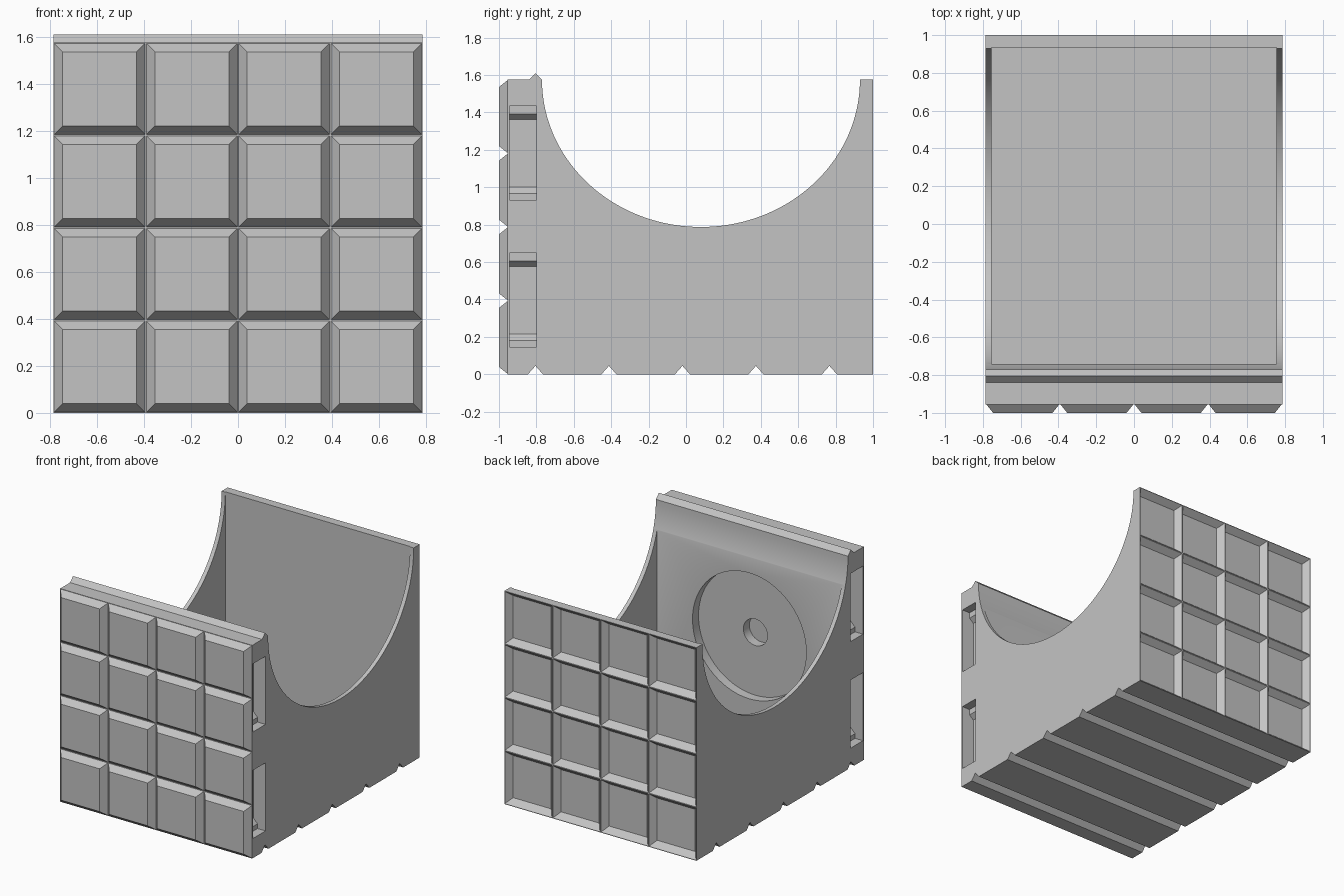
import bpy, bmesh, math
from mathutils import Vector

cube = bpy.data.objects.get("Cube")
if cube:
    bpy.data.objects.remove(cube)

HALF_X, HEIGHT = 0.785, 1.575
FRONT, BACK, PANEL = -0.955, 1.0, 0.045
CELL_X, CELL_Z = HALF_X / 2, HEIGHT / 4
MID_Z = HEIGHT / 2

grey = bpy.data.materials.new("light_grey")
grey.use_nodes = True
grey.diffuse_color = (0.55, 0.55, 0.55, 1)
grey.node_tree.nodes["Principled BSDF"].inputs["Base Color"].default_value = (0.55, 0.55, 0.55, 1)


def finish(name, bm):
    bmesh.ops.recalc_face_normals(bm, faces=bm.faces)
    mesh = bpy.data.meshes.new(name)
    bm.to_mesh(mesh)
    bm.free()
    mesh.materials.append(grey)
    obj = bpy.data.objects.new(name, mesh)
    bpy.context.collection.objects.link(obj)
    return obj


def loft(bm, first, second):
    """Closed solid between two matching loops of points."""
    a = [bm.verts.new(p) for p in first]
    b = [bm.verts.new(p) for p in second]
    bm.faces.new(a)
    bm.faces.new(b[::-1])
    for i in range(len(a)):
        j = (i + 1) % len(a)
        bm.faces.new((a[j], a[i], b[i], b[j]))


def rect(x, z, hx, hz, y):
    return [(x + sx * hx, y, z + sz * hz) for sx, sz in ((-1, -1), (1, -1), (1, 1), (-1, 1))]


def panel_grid(bm, y_wide, y_narrow, gap, inset):
    """Four by four bevelled panels, wide at one depth and narrow at the other."""
    for col in range(4):
        for row in range(4):
            x, z = (col - 1.5) * CELL_X, (row + 0.5) * CELL_Z
            hx, hz = CELL_X / 2 - gap, CELL_Z / 2 - gap
            loft(bm, rect(x, z, hx, hz, y_wide),
                 rect(x, z, hx - inset, hz - inset, y_narrow))


def cut(target, cutter):
    cutter.hide_render = True
    mod = target.modifiers.new("cut", "BOOLEAN")
    mod.operation = "DIFFERENCE"
    mod.solver = "EXACT"
    mod.object = cutter
    bpy.context.view_layer.objects.active = target
    bpy.ops.object.modifier_apply(modifier=mod.name)
    bpy.data.objects.remove(cutter)


# Body: side profile with scooped top, locking ridge and grooved underside
profile = [(FRONT, 0)]
for i in range(5):
    y = -0.805 + i * 0.393
    profile += [(y - 0.04, 0), (y, PANEL), (y + 0.04, 0)]
profile += [(BACK, 0), (BACK, HEIGHT)]
STEPS = 72
for i in range(STEPS + 1):
    a = math.pi * i / STEPS
    profile.append((0.08 + 0.85 * math.cos(a), HEIGHT - MID_Z * math.sin(a)))
profile += [(-0.805, 1.61), (-0.84, HEIGHT), (FRONT, HEIGHT)]
bm = bmesh.new()
loft(bm, [(-HALF_X, y, z) for y, z in profile], [(HALF_X, y, z) for y, z in profile])
body = finish("bin_body", bm)

# Hollow interior
bm = bmesh.new()
loft(bm, rect(0, 1.0325, 0.755, 0.9675, -0.74), rect(0, 1.0325, 0.755, 0.9675, 0.935))
cut(body, finish("cavity_cutter", bm))


# Round recess and small centre hole on the inside of the front wall
def disc_cutter(name, radius, y0, y1):
    ring = [(radius * math.cos(t), radius * math.sin(t) + MID_Z)
            for t in (2 * math.pi * i / 64 for i in range(64))]
    b = bmesh.new()
    loft(b, [(x, y0, z) for x, z in ring], [(x, y1, z) for x, z in ring])
    return finish(name, b)


cut(body, disc_cutter("recess_cutter", 0.465, -0.81, -0.7))
cut(body, disc_cutter("hole_cutter", 0.098, -0.88, -0.7))

# Clip slots in both sides, with a chamfered lip at each end
bm = bmesh.new()
for side in (-1, 1):
    for z0 in (0.145, 0.932):
        slot = [(0.8, 0), (0.72, 0), (0.72, 0.035), (0.685, 0.07),
                (0.685, 0.43), (0.72, 0.46), (0.72, 0.503), (0.8, 0.503)]
        loft(bm, [(side * x, -0.945, z0 + z) for x, z in slot],
             [(side * x, -0.8, z0 + z) for x, z in slot])
cut(body, finish("slot_cutter", bm))

# Sunken panels on the back
bm = bmesh.new()
panel_grid(bm, BACK + 0.002, BACK - PANEL, 0.002, 0.039)
cut(body, finish("back_panel_cutter", bm))

# Raised panels on the front
bm = bmesh.new()
panel_grid(bm, FRONT, FRONT - PANEL, 0.003, 0.036)
tiles = finish("front_panels", bm)

for obj in (body, tiles):
    bpy.ops.object.select_all(action="DESELECT")
    obj.select_set(True)
    bpy.context.view_layer.objects.active = obj
    bpy.ops.object.shade_smooth_by_angle(angle=math.radians(25))
